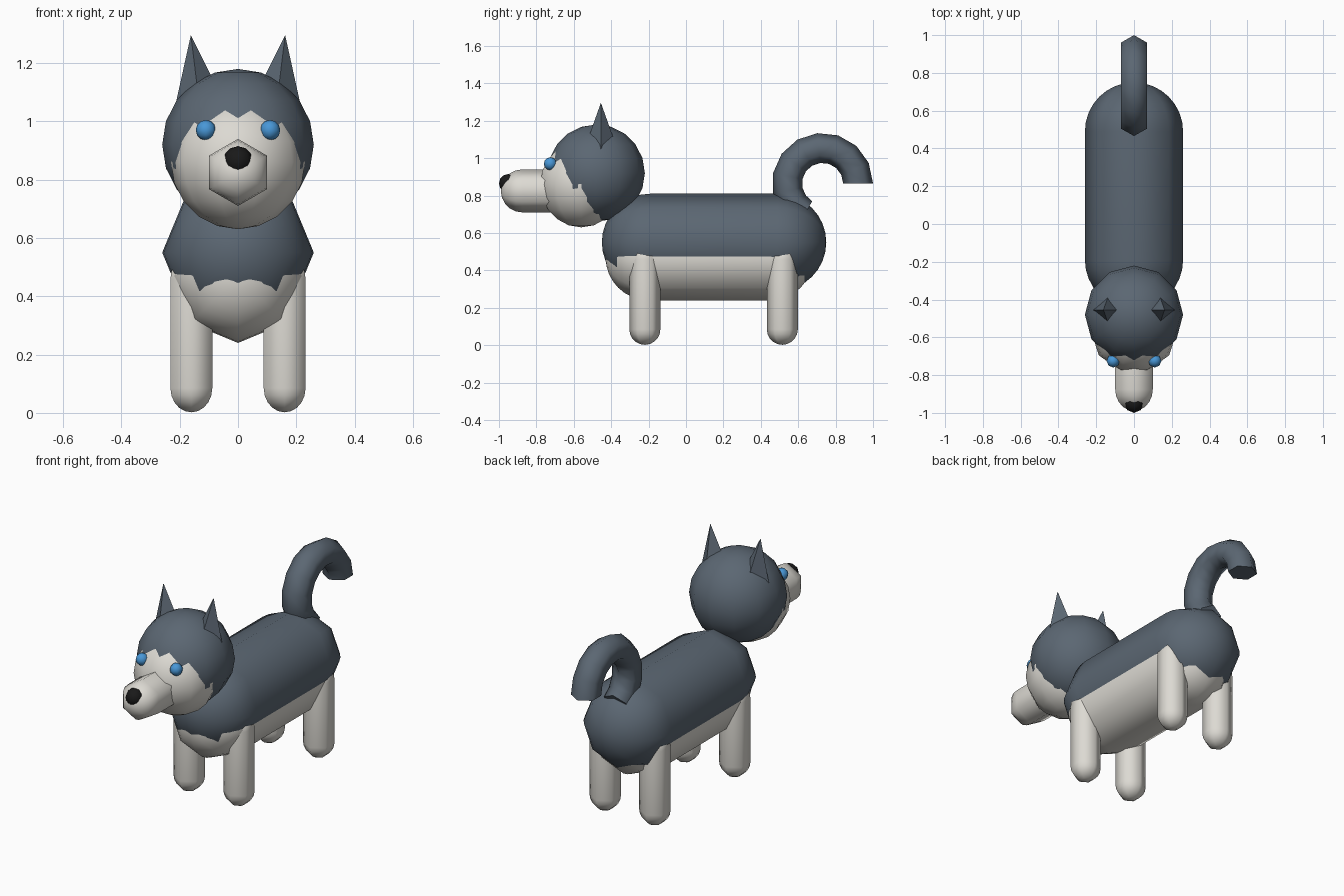
import bpy
import bmesh
from math import sin, cos, pi, radians
from mathutils import Matrix, Vector

if "Cube" in bpy.data.objects:
    bpy.data.objects.remove(bpy.data.objects["Cube"], do_unlink=True)


def material(name, rgb):
    mat = bpy.data.materials.new(name)
    mat.use_nodes = True
    color = (*rgb, 1)
    mat.diffuse_color = color
    mat.node_tree.nodes["Principled BSDF"].inputs["Base Color"].default_value = color
    return mat


SLATE = material("slate fur", (0.105, 0.135, 0.17))
CREAM = material("cream fur", (0.72, 0.70, 0.65))
BLUE = material("blue eye", (0.065, 0.31, 0.68))
BLACK = material("black nose", (0.01, 0.01, 0.01))


def finish(name, bm, mat):
    """Turn a bmesh into a shaded object with one material."""
    bmesh.ops.recalc_face_normals(bm, faces=bm.faces)
    mesh = bpy.data.meshes.new(name)
    bm.to_mesh(mesh)
    bm.free()
    mesh.materials.append(mat)
    obj = bpy.data.objects.new(name, mesh)
    bpy.context.collection.objects.link(obj)
    bpy.ops.object.select_all(action="DESELECT")
    bpy.context.view_layer.objects.active = obj
    obj.select_set(True)
    bpy.ops.object.shade_smooth_by_angle(angle=radians(65))
    return obj


def lathe(name, profile, sides, mat, centre, rotation=Matrix(), phase=0):
    """Revolve (radius, height) points about z; radius 0 makes a pole."""
    bm = bmesh.new()
    rings = []
    for r, z in profile:
        if r < 1e-6:
            rings.append([bm.verts.new((0, 0, z))] * sides)
        else:
            angles = [phase + 2 * pi * i / sides for i in range(sides)]
            rings.append([bm.verts.new((r * cos(a), r * sin(a), z)) for a in angles])
    for low, high in zip(rings, rings[1:]):
        for i in range(sides):
            j = (i + 1) % sides
            corners = dict.fromkeys((low[i], low[j], high[j], high[i]))
            bm.faces.new(list(corners))
    bm.transform(Matrix.Translation(centre) @ rotation)
    return finish(name, bm, mat)


def capsule(name, r, start, end, sides, mat, cap=5, phase=0):
    """Round-ended tube between two cap centres; equal centres give a ball."""
    start, end = Vector(start), Vector(end)
    length = (end - start).length
    along_y = abs(end.y - start.y) > 0
    profile = []
    for sign, offset in ((-1, 0), (1, length)):
        for i in range(cap + 1):
            a = (pi / 2) * (i if sign < 0 else cap - i) / cap
            profile.append((r * sin(a), offset + sign * r * cos(a)))
    if length == 0:
        profile.pop(cap)
    turn = Matrix.Rotation(radians(-90), 4, "X") if along_y else Matrix()
    return lathe(name, profile, sides, mat, start, turn, phase)


def ball(name, r, centre, sides, mat, cap=5, phase=0):
    return capsule(name, r, centre, centre, sides, mat, cap, phase)


# Torso and pale underside
capsule("body", 0.26, (0, -0.19, 0.55), (0, 0.49, 0.55), 8, SLATE, cap=8)
capsule("belly", 0.23, (0, -0.2, 0.47), (0, 0.45, 0.47), 8, CREAM, cap=8)

# Head, pale face, muzzle and nose
ball("head", 0.26, (0, -0.48, 0.92), 12, SLATE)
ball("face", 0.23, (0, -0.56, 0.86), 10, CREAM)
capsule("muzzle", 0.115, (0, -0.875, 0.825), (0, -0.65, 0.825), 6, CREAM, phase=pi / 2)
ball("nose", 0.05, (0, -0.95, 0.865), 8, BLACK, cap=3)

# Paired parts
for side, s in (("left", 1), ("right", -1)):
    ball(side + "_eye", 0.035, (s * 0.11, -0.725, 0.97), 8, BLUE, cap=3)

    lean = Matrix.Rotation(s * radians(7), 4, "Y")
    lathe(side + "_ear", [(0, 0), (0.092, 0), (0, 0.26)], 4, SLATE,
          (s * 0.13, -0.455, 1.038), lean)

    for end, y in (("front", -0.22), ("rear", 0.515)):
        capsule(end + "_" + side + "_leg", 0.083, (s * 0.16, y, 0.085),
                (s * 0.16, y, 0.46), 6, CREAM, phase=pi / 2)

# Curled tail: a hexagon swept over an arc
bm = bmesh.new()
hexagon = [bm.verts.new((0.08 * sin(i * pi / 3), 0.92 + 0.08 * cos(i * pi / 3), 0.865))
           for i in range(6)]
edges = [bm.edges.new((hexagon[i], hexagon[(i + 1) % 6])) for i in range(6)]
bmesh.ops.spin(bm, geom=hexagon + edges, cent=(0, 0.73, 0.865), axis=(1, 0, 0),
               angle=radians(240), steps=10)
bmesh.ops.holes_fill(bm, edges=[e for e in bm.edges if e.is_boundary], sides=6)
finish("tail", bm, SLATE)
